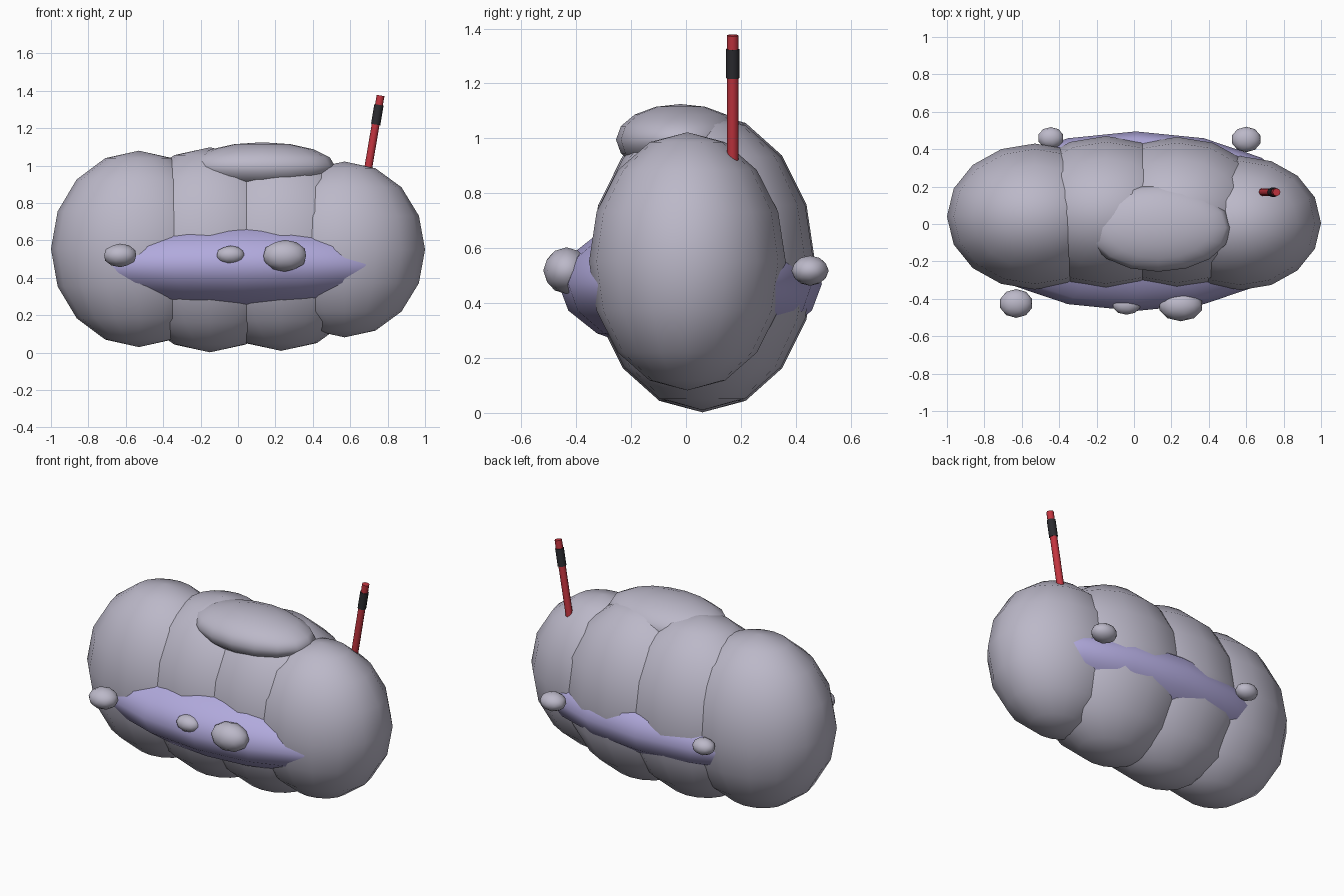
import bpy
import math
from mathutils import Vector

if "Cube" in bpy.data.objects:
    bpy.data.objects.remove(bpy.data.objects["Cube"])


def material(name, rgb):
    m = bpy.data.materials.new(name)
    m.diffuse_color = (*rgb, 1)
    m.use_nodes = True
    m.node_tree.nodes["Principled BSDF"].inputs["Base Color"].default_value = m.diffuse_color
    return m


GREY = material("soft grey", (0.50, 0.48, 0.58))
LAVENDER = material("lavender", (0.44, 0.40, 0.72))
RED = material("red", (0.55, 0.035, 0.05))
BLACK = material("dark band", (0.025, 0.025, 0.03))


def finish(name, mat, smooth=True):
    ob = bpy.context.object
    ob.name = name
    ob.data.materials.append(mat)
    if smooth:
        bpy.ops.object.shade_smooth()
    else:
        bpy.ops.object.shade_smooth_by_angle(angle=math.radians(50))
    return ob


def ellipsoid(name, centre, radii, mat=GREY):
    bpy.ops.mesh.primitive_uv_sphere_add(segments=16, ring_count=8, radius=1, location=centre)
    bpy.context.object.scale = radii
    return finish(name, mat)


def pebble(name, centre, radii):
    bpy.ops.mesh.primitive_ico_sphere_add(subdivisions=2, radius=1, location=centre)
    bpy.context.object.scale = radii
    return finish(name, GREY)


def rod(name, start, end, radius, mat):
    a, b = Vector(start), Vector(end)
    bpy.ops.mesh.primitive_cylinder_add(vertices=8, radius=radius, depth=(b - a).length,
                                        location=(a + b) / 2)
    bpy.context.object.rotation_euler = (b - a).to_track_quat('Z', 'Y').to_euler()
    return finish(name, mat, False)


# Four overlapping lobes of the body
for i, (c, r) in enumerate([
    ((-0.53, 0.04, 0.555), (0.47, 0.39, 0.525)),
    ((-0.15, 0.06, 0.55), (0.50, 0.41, 0.548)),
    ((0.23, 0.06, 0.55), (0.50, 0.405, 0.54)),
    ((0.57, 0.005, 0.552), (0.43, 0.358, 0.47)),
]):
    ellipsoid(f"body_lobe_{i + 1}", c, r)

# Flattened lump on top
ellipsoid("top_lump", (0.13, -0.02, 0.995), (0.39, 0.235, 0.13))

# Lavender core showing through front and back
ellipsoid("lavender_core", (0.01, 0.015, 0.47), (0.95, 0.48, 0.255), LAVENDER)

# Small pebbles around the waist
for i, (c, r) in enumerate([
    ((-0.63, -0.425, 0.52), (0.09, 0.077, 0.063)),
    ((-0.04, -0.43, 0.522), (0.077, 0.055, 0.05)),
    ((0.25, -0.435, 0.518), (0.12, 0.085, 0.085)),
    ((0.60, 0.452, 0.518), (0.08, 0.068, 0.055)),
    ((-0.445, 0.46, 0.52), (0.07, 0.058, 0.05)),
]):
    pebble(f"pebble_{i + 1}", c, r)


# Leaning red stick with a dark band
def on_stick(z):
    return (0.69 + (z - 0.95) * 0.17, 0.17, z)


rod("stick", on_stick(0.86), on_stick(1.375), 0.021, RED)
rod("stick_band", on_stick(1.22), on_stick(1.325), 0.025, BLACK)
